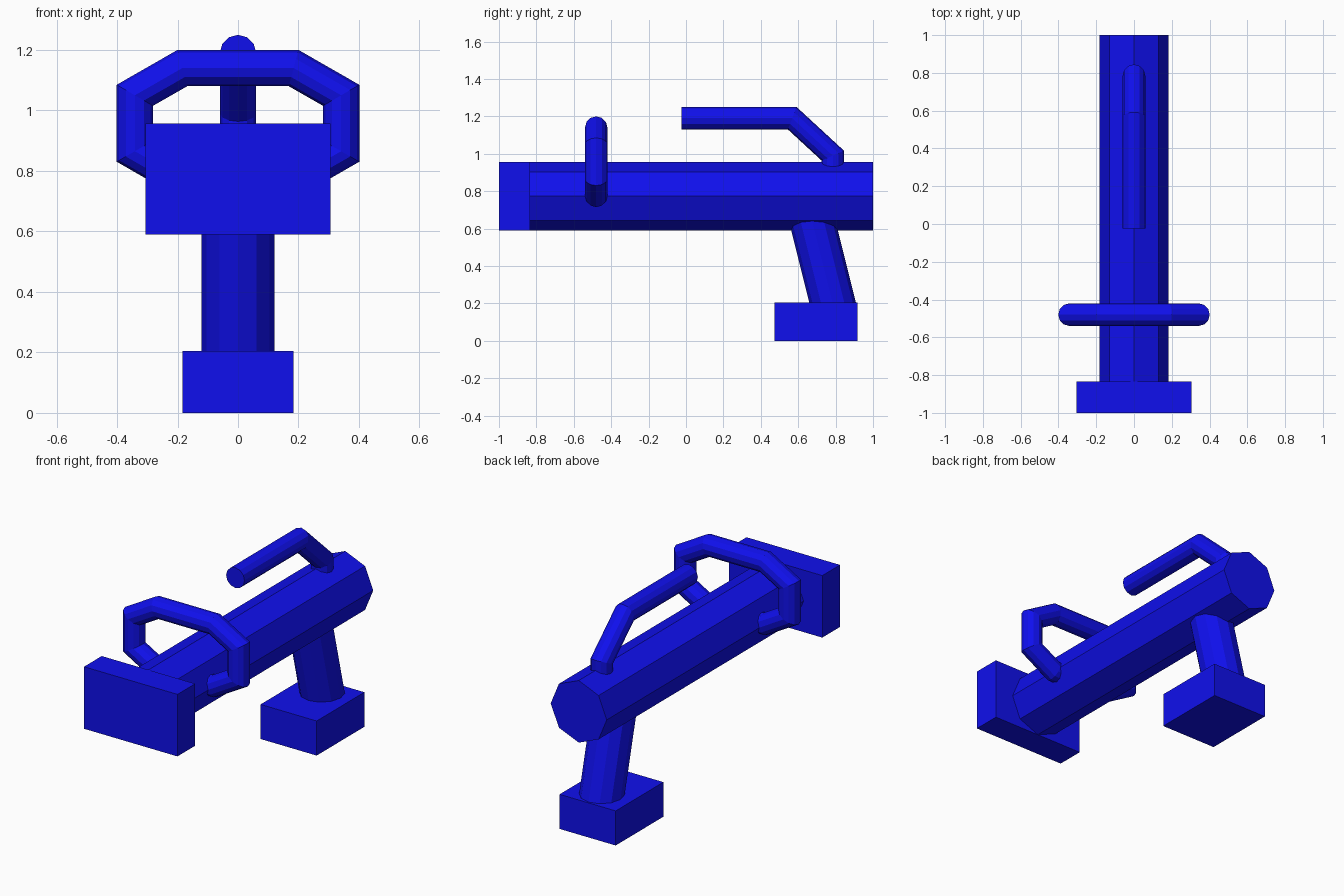
import bpy, bmesh, math
from mathutils import Vector

if "Cube" in bpy.data.objects:
    bpy.data.objects.remove(bpy.data.objects["Cube"])

blue = bpy.data.materials.new("blue")
blue.diffuse_color = (0.005, 0.005, 0.85, 1)
blue.use_nodes = True
blue.node_tree.nodes["Principled BSDF"].inputs["Base Color"].default_value = blue.diffuse_color


def finish(name, bm):
    bmesh.ops.recalc_face_normals(bm, faces=bm.faces)
    mesh = bpy.data.meshes.new(name)
    bm.to_mesh(mesh)
    bm.free()
    mesh.materials.append(blue)
    obj = bpy.data.objects.new(name, mesh)
    bpy.context.collection.objects.link(obj)
    return obj


def box(name, lo, hi):
    bm = bmesh.new()
    bmesh.ops.create_cube(bm, size=1)
    for v in bm.verts:
        v.co = Vector([(a + b) / 2 + c * (b - a) for a, b, c in zip(lo, hi, v.co)])
    return finish(name, bm)


def tube(name, path, radius, binormal, sides=12, closed=False):
    """Mitred tube along a flat path; binormal is the normal of the path's plane."""
    pts = [Vector(p) for p in path]
    b = Vector(binormal)
    n = len(pts)
    bm = bmesh.new()
    rings = []
    for i, p in enumerate(pts):
        d_in = (p - pts[i - 1]).normalized()
        d_out = (pts[(i + 1) % n] - p).normalized()
        if not closed and i == 0:
            d_in = d_out
        if not closed and i == n - 1:
            d_out = d_in
        t = (d_in + d_out).normalized()
        side = b.cross(t) / t.dot(d_in)      # stretched at the mitre
        rings.append([bm.verts.new(p + radius * (side * math.cos(a) + b * math.sin(a)))
                      for a in (2 * math.pi * k / sides for k in range(sides))])
    for i in range(n if closed else n - 1):
        r, s = rings[i], rings[(i + 1) % n]
        for k in range(sides):
            m = (k + 1) % sides
            bm.faces.new((r[k], r[m], s[m], s[k]))
    if not closed:
        bm.faces.new(rings[0])
        bm.faces.new(rings[-1])
    return finish(name, bm)


X, Y = (1, 0, 0), (0, 1, 0)

# Main barrel and front block
tube("barrel", [(0, -0.84, 0.773), (0, 1, 0.773)], 0.183, X, sides=8)
box("front_block", (-0.305, -1, 0.59), (0.305, -0.835, 0.956))

# Slanted grip standing on the battery-like base
tube("grip", [(0, 0.65, 0.74), (0, 0.792, 0.172)], 0.121, X)
box("base_block", (-0.183, 0.472, 0), (0.183, 0.917, 0.204))

# Open rear handle, bent down into the barrel
tube("rear_handle", [(0, -0.025, 1.19), (0, 0.568, 1.19),
                     (0, 0.785, 0.99), (0, 0.785, 0.8)], 0.06, X)

# Side-to-side loop handle passing through the barrel
half = [(0.184, 1.14), (0.341, 1.05), (0.341, 0.865), (0.184, 0.775)]
loop = half + [(-x, z) for x, z in reversed(half)]
tube("loop_handle", [(x, -0.48, z) for x, z in loop], 0.06, Y, closed=True)
